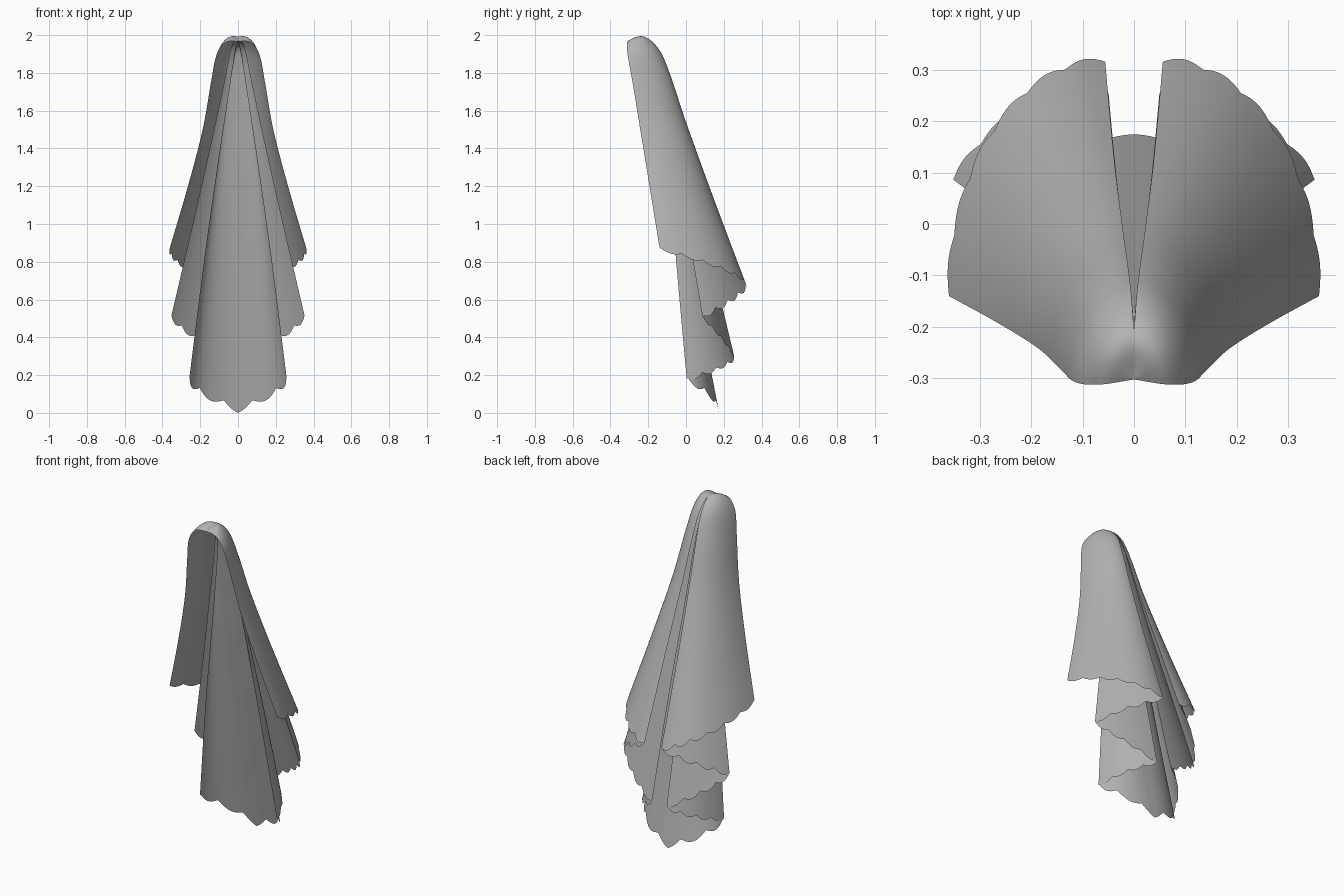
import bpy, bmesh, math
from mathutils import Vector

cube = bpy.data.objects.get("Cube")
if cube:
    bpy.data.objects.remove(cube, do_unlink=True)

mat = bpy.data.materials.new("grey_cloth")
mat.use_nodes = True
COLOUR = (0.45, 0.45, 0.45, 1)
mat.diffuse_color = COLOUR
bsdf = mat.node_tree.nodes["Principled BSDF"]
bsdf.inputs["Base Color"].default_value = COLOUR
bsdf.inputs["Roughness"].default_value = 0.8

ROWS = 48
APEX = (0, -0.303, 1.968)

# Fold lines running from the gathered top down to the hem (+x half)
centre_fold = [APEX, (0, -.19, 1.94), (0, -.155, 1.85), (0, -.125, 1.67),
               (0, -.05, 1.2), (0, .05, .65), (0, .175, 0)]
low_fold = [APEX, (.01, -.20, 1.94), (.027, -.16, 1.85), (.053, -.13, 1.68),
            (.113, -.09, 1.28), (.183, -.05, .78), (.26, .005, .165)]
low_back_fold = [APEX, (0, -.21, 1.965), (.004, -.15, 1.89), (.010, -.10, 1.74),
                 (.021, -.02, 1.4), (.036, .11, .9), (.05, .26, .28)]
mid_fold = [APEX, (.03, -.20, 1.95), (.05, -.15, 1.87), (.08, -.12, 1.72),
            (.145, -.07, 1.42), (.235, 0, 1.02), (.357, .09, .495)]
slit_edge = [APEX, (0, -.22, 1.99), (.005, -.14, 1.92), (.012, -.08, 1.78),
             (.023, .0, 1.54), (.039, .13, 1.18), (.057, .325, .655)]
front_edge = [APEX, (.068, -.313, 1.96), (.115, -.308, 1.89), (.143, -.283, 1.75),
              (.187, -.242, 1.5), (.265, -.193, 1.2), (.365, -.138, .86)]


def along(path, t):
    """Smooth point on a fold line, t from 0 (top) to 1 (hem)."""
    p = [Vector(q) for q in path]
    p = [2 * p[0] - p[1]] + p + [2 * p[-1] - p[-2]]
    s = t * (len(path) - 1)
    i = min(int(s), len(path) - 2)
    f = s - i
    a, b, c, d = p[i:i + 4]
    return 0.5 * (2 * b + (c - a) * f + (2 * a - 5 * b + 4 * c - d) * f ** 2
                  + (3 * b - a - 3 * c + d) * f ** 3)


def panel(name, back, front, bulge, lobes, depth, lift=0.0, phase=0.0):
    """Curved cloth sheet between two folds, with a scalloped hem, mirrored in x."""
    cols = int(lobes * 10)
    # Hem depth as a fraction of the path, so scallops follow the surface
    hem = depth / (6 * (Vector(back[-1]) - Vector(back[-2])).length)
    bm = bmesh.new()
    grid = []
    for r in range(ROWS + 1):
        row = []
        for c in range(cols + 1):
            u = c / cols
            th = u * math.pi / 2
            t = r / ROWS
            t -= hem * (1 - abs(math.sin(math.pi * (lobes * u + phase)))) * t ** 14
            a, b = along(back, t), along(front, t)
            flat = a.lerp(b, u)
            arc = Vector((a.x + (b.x - a.x) * math.sin(th),
                          b.y + (a.y - b.y) * math.cos(th), flat.z))
            p = flat.lerp(arc, bulge)
            # Soft fullness at the crown
            if t < 0.4:
                p.z += lift * math.sin(math.pi * u) * math.sin(math.pi * t / 0.4)
            row.append(bm.verts.new(p))
        grid.append(row)
    for r in range(ROWS):
        for c in range(cols):
            bm.faces.new((grid[r][c], grid[r + 1][c], grid[r + 1][c + 1], grid[r][c + 1]))
    bmesh.ops.remove_doubles(bm, verts=bm.verts, dist=1e-5)
    me = bpy.data.meshes.new(name)
    bm.to_mesh(me)
    bm.free()
    me.materials.append(mat)
    ob = bpy.data.objects.new(name, me)
    bpy.context.collection.objects.link(ob)
    m = ob.modifiers.new("Mirror", 'MIRROR')
    m.use_axis[0] = True
    m.merge_threshold = 0.0015
    bpy.ops.object.select_all(action='DESELECT')
    ob.select_set(True)
    bpy.context.view_layer.objects.active = ob
    bpy.ops.object.shade_smooth_by_angle(angle=math.radians(45))


# Pleated tiers, from the long centre tail outwards to the short outer drape
panel("centre_tail", centre_fold, low_fold, 0.9, 2.5, 0.035, phase=0.5)
panel("lower_pleat_outside", low_back_fold, low_fold, 0.6, 4, 0.02)
panel("middle_pleat_inside", low_back_fold, mid_fold, 0.4, 4, 0.025)
panel("middle_pleat_outside", slit_edge, mid_fold, 0.4, 4, 0.025)
panel("outer_drape", slit_edge, front_edge, 1.0, 6, 0.025, lift=0.015)
